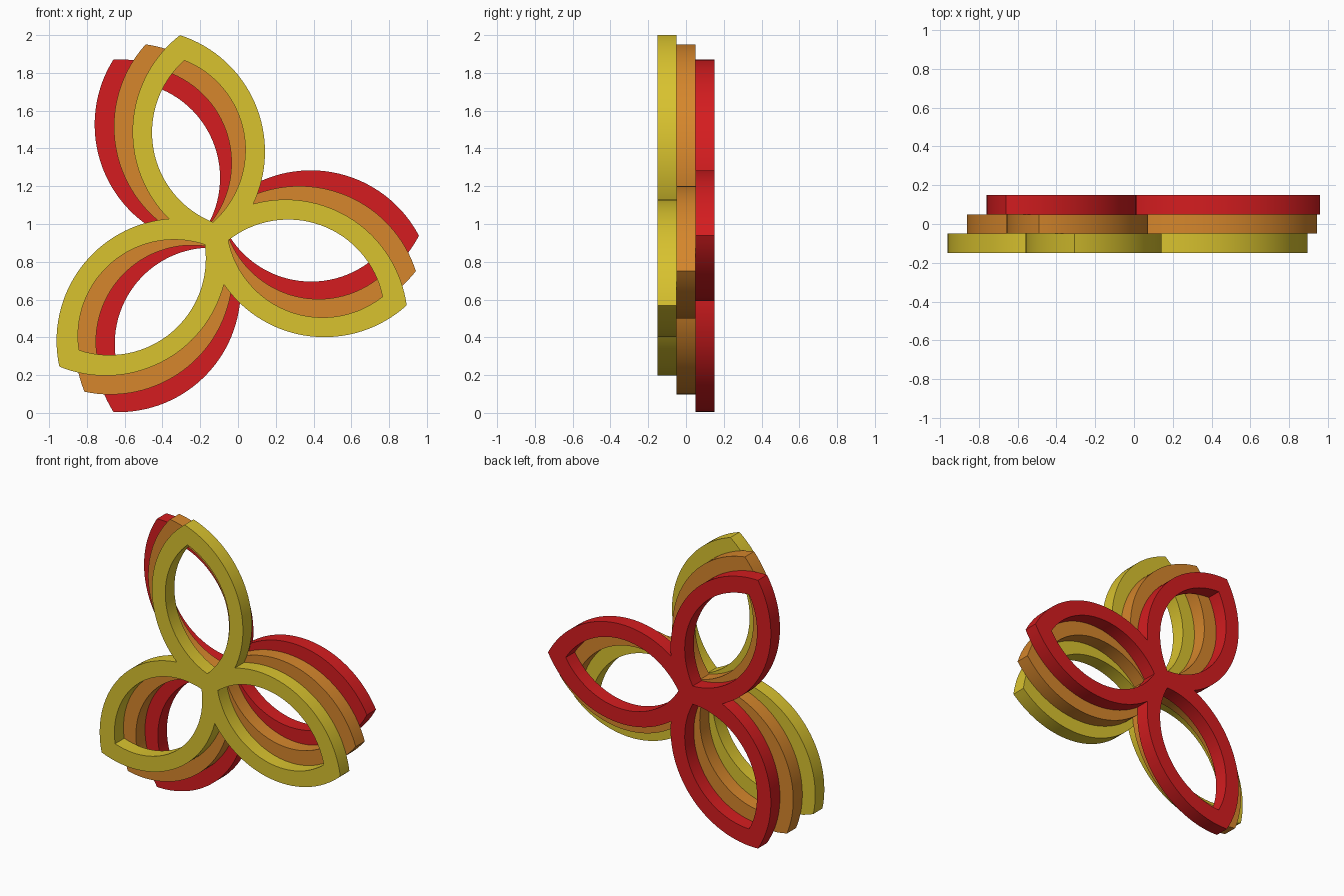
import bpy
from math import sin, cos, asin, acos, sqrt, radians, pi

cube = bpy.data.objects.get("Cube")
if cube:
    bpy.data.objects.remove(cube, do_unlink=True)

CENTRE_X, CENTRE_Z = -0.12, 0.938
THICKNESS = 0.1
STEPS = 32


def material(name, rgb):
    m = bpy.data.materials.new(name)
    m.use_nodes = True
    m.diffuse_color = (*rgb, 1)
    m.node_tree.nodes["Principled BSDF"].inputs["Base Color"].default_value = (*rgb, 1)
    return m


def petal(mid, half_length, half_width, from_notch=False):
    """Pointed petal along +x: lower arc out to the tip, upper arc back."""
    r = (half_length ** 2 + half_width ** 2) / (2 * half_width)
    cy = half_width - r
    end = asin(half_length / r)
    begin = -end
    if from_notch:  # begin where neighbouring petals meet, 60 degrees off axis
        begin = acos((sqrt(3) * mid - cy) / (2 * r)) - pi / 3
    angles = [begin + (end - begin) * i / STEPS for i in range(STEPS + 1)]
    upper = [(mid + r * sin(a), cy + r * cos(a)) for a in angles]
    lower = [(x, -y) for x, y in upper]
    return lower + upper[-2:0:-1]


def turn(points, angle):
    c, s = cos(angle), sin(angle)
    return [(x * c - y * s, x * s + y * c) for x, y in points]


def add_loop(curve, points):
    spline = curve.splines.new("POLY")
    spline.points.add(len(points) - 1)
    for p, (x, y) in zip(spline.points, points):
        p.co = (x, y, 0, 1)
    spline.use_cyclic_u = True


outer = petal(0.505, 0.573, 0.346, from_notch=True)
hole = petal(0.5075, 0.4345, 0.243)


def trefoil(name, tip_angle, y, mat):
    curve = bpy.data.curves.new(name, "CURVE")
    curve.dimensions = "2D"
    curve.fill_mode = "BOTH"
    curve.extrude = THICKNESS / 2
    turns = [radians(tip_angle + 120 * k) for k in range(3)]
    # One outline around all petals, then the three openings
    add_loop(curve, [p for a in turns for p in turn(outer, a)])
    for a in turns:
        add_loop(curve, turn(hole, a))
    curve.materials.append(mat)
    ob = bpy.data.objects.new(name, curve)
    bpy.context.collection.objects.link(ob)
    ob.rotation_euler = (pi / 2, 0, 0)
    ob.location = (CENTRE_X, y, CENTRE_Z)
    bpy.ops.object.select_all(action="DESELECT")
    ob.select_set(True)
    bpy.context.view_layer.objects.active = ob
    bpy.ops.object.convert(target="MESH")
    bpy.ops.object.shade_smooth_by_angle(angle=radians(30))


# Three stacked layers, each turned ten degrees further
trefoil("front_trefoil", -20, -THICKNESS, material("yellow", (0.69, 0.54, 0.028)))
trefoil("middle_trefoil", -10, 0, material("orange", (0.67, 0.24, 0.025)))
trefoil("back_trefoil", 0, THICKNESS, material("red", (0.66, 0.012, 0.014)))
